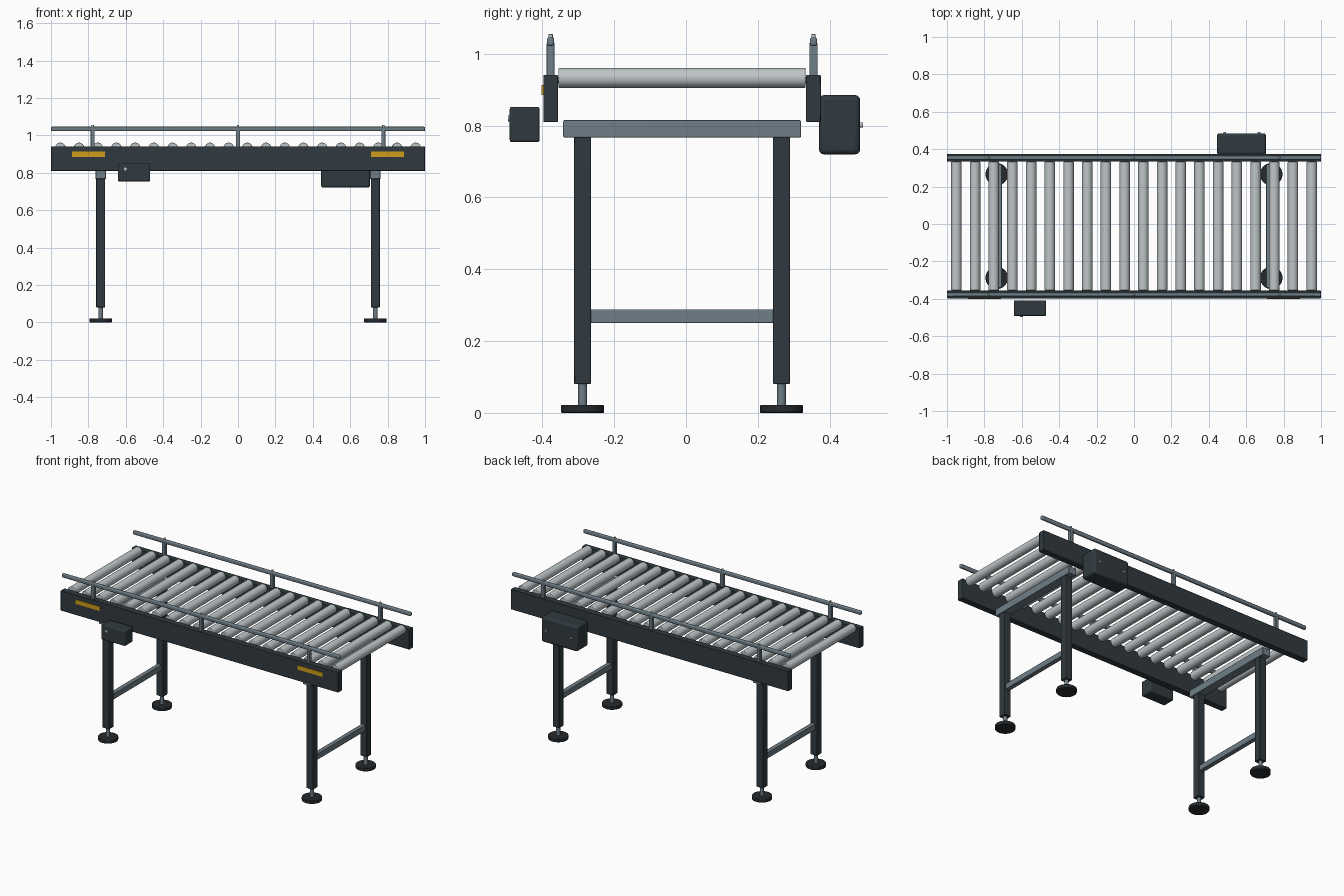
import bpy
from math import pi

cube = bpy.data.objects.get("Cube")
if cube:
    bpy.data.objects.remove(cube, do_unlink=True)


def material(name, rgb):
    m = bpy.data.materials.new(name)
    m.use_nodes = True
    m.diffuse_color = (*rgb, 1)
    m.node_tree.nodes["Principled BSDF"].inputs["Base Color"].default_value = (*rgb, 1)
    return m


dark = material("dark painted steel", (0.03, 0.042, 0.05))
rubber = material("black rubber", (0.018, 0.023, 0.027))
slate = material("slate grey steel", (0.16, 0.21, 0.245))
chrome = material("pale roller metal", (0.52, 0.56, 0.58))
yellow = material("warning yellow", (0.62, 0.34, 0.01))


def finish(name, mat, bevel, segments=2):
    ob = bpy.context.object
    ob.name = name
    ob.data.materials.append(mat)
    if bevel:
        mod = ob.modifiers.new("Rounded edges", "BEVEL")
        mod.width = bevel
        mod.segments = segments
        mod.limit_method = "ANGLE"
    bpy.ops.object.shade_smooth_by_angle()
    return ob


def box(name, x, y, z, mat, bevel=0.003, segments=2):
    """Box given by its (low, high) extent on each axis."""
    spans = (x, y, z)
    bpy.ops.mesh.primitive_cube_add(size=1, location=[sum(s) / 2 for s in spans])
    bpy.context.object.scale = [s[1] - s[0] for s in spans]
    bpy.ops.object.transform_apply(location=False, rotation=False, scale=True)
    return finish(name, mat, bevel, segments)


def rod(name, centre, radius, length, mat, along_y=False, bevel=0.0, sides=32):
    bpy.ops.mesh.primitive_cylinder_add(
        vertices=sides, radius=radius, depth=length, location=centre,
        rotation=(pi / 2 if along_y else 0, 0, 0))
    return finish(name, mat, bevel)


MID = -0.011  # centre line of the frame across the belt


def around(c, half):
    return (c - half, c + half)


# Side frames with guard rails, posts and bolts
for side, s in (("front", -1), ("back", 1)):
    y = MID + s * 0.366
    box(f"{side}_side_frame", (-1, 1), around(y, 0.0205), (0.81, 0.941), dark)
    box(f"{side}_guard_rail", (-1, 1), around(y, 0.01), (1.022, 1.046), slate, 0.006, 3)
    for i, x in enumerate((-0.777, 0, 0.777)):
        box(f"{side}_guard_post_{i + 1}", around(x, 0.011), around(y, 0.011),
            (0.935, 1.03), slate, 0.002)
        rod(f"{side}_guard_bolt_{i + 1}", (x, y, 1.045), 0.006, 0.021, chrome, bevel=0.002, sides=16)

# Rollers and their axles
for i in range(20):
    x = -0.95 + 0.1 * i
    rod(f"roller_{i + 1}", (x, MID, 0.933), 0.028, 0.688, chrome, True, 0.003)
    rod(f"roller_axle_{i + 1}", (x, MID, 0.926), 0.009, 0.71, slate, True, sides=16)

# Leg frames
for end, x in (("right", -0.734), ("left", 0.734)):
    for side, s in (("front", -1), ("back", 1)):
        y = MID + s * 0.277
        box(f"{end}_{side}_leg", around(x, 0.024), around(y, 0.0235), (0.08, 0.77), dark)
        rod(f"{end}_{side}_foot_stem", (x, y, 0.053), 0.0125, 0.07, slate, sides=24)
        rod(f"{end}_{side}_foot_pad", (x, y, 0.011), 0.06, 0.022, rubber, bevel=0.003, sides=40)
    box(f"{end}_top_beam", around(x, 0.028), around(MID, 0.331), (0.767, 0.815), slate)
    box(f"{end}_lower_brace", around(x, 0.015), around(MID, 0.255), (0.25, 0.288), slate)
    # Warning label on the front frame
    s = -1 if x < 0 else 1
    box(f"{end}_warning_label", around(s * 0.8, 0.0885), (-0.402, -0.396), (0.885, 0.913), yellow, 0)

# Drive housing at the back
box("drive_housing", (0.444, 0.706), (0.37, 0.485), (0.72, 0.885), dark, 0.014, 3)
for i, x in enumerate((0.486, 0.668)):
    rod(f"drive_bolt_{i + 1}", (x, 0.486, 0.802), 0.007, 0.013, chrome, True, sides=16)

# Control box at the front
box("control_box", (-0.642, -0.47), (-0.491, -0.408), (0.754, 0.852), dark, 0.006, 3)
rod("control_button", (-0.602, -0.491, 0.82), 0.008, 0.01, chrome, True, sides=16)
